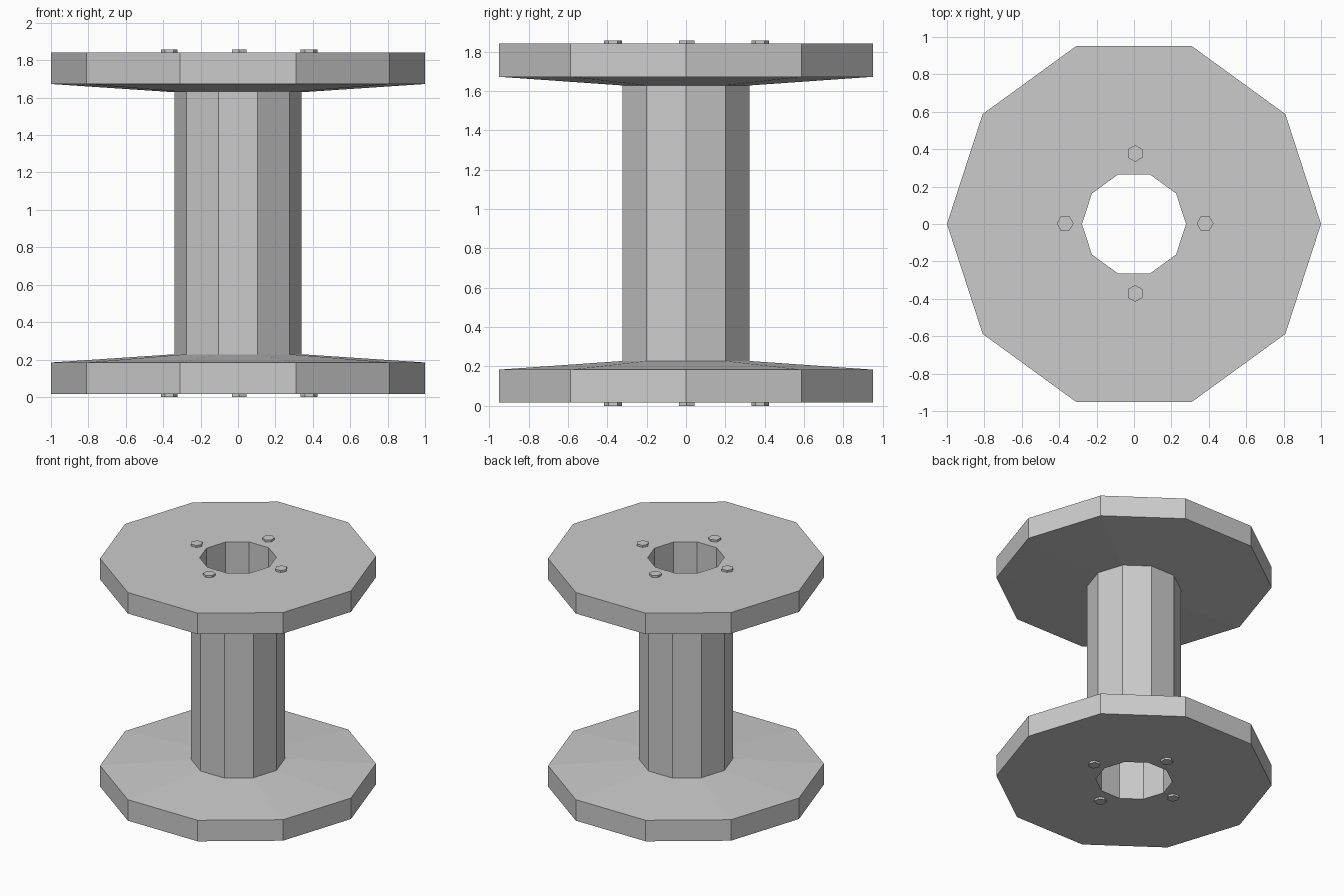
import bpy, bmesh
from math import cos, sin, pi

if "Cube" in bpy.data.objects:
    bpy.data.objects.remove(bpy.data.objects["Cube"])

SIDES = 10
TOP = 1.857          # overall height including bolt heads
MID = TOP / 2


def make_object(name, bm):
    bmesh.ops.recalc_face_normals(bm, faces=bm.faces)
    mesh = bpy.data.meshes.new(name)
    bm.to_mesh(mesh)
    bm.free()
    obj = bpy.data.objects.new(name, mesh)
    bpy.context.collection.objects.link(obj)
    return obj


# Spool body: hollow drum and two tapered flanges, one closed profile (radius, height)
lower = [(0.278, 0.016), (1.0, 0.016), (1.0, 0.184), (0.34, 0.228)]
profile = lower + [(r, TOP - z) for r, z in reversed(lower)]
bm = bmesh.new()
rings = []
for i in range(SIDES):
    a = 2 * pi * i / SIDES
    rings.append([bm.verts.new((r * cos(a), r * sin(a), z)) for r, z in profile])
n = len(profile)
for i in range(SIDES):
    r0, r1 = rings[i], rings[(i + 1) % SIDES]
    for k in range(n):
        m = (k + 1) % n
        bm.faces.new((r0[k], r1[k], r1[m], r0[m]))
make_object("spool_body", bm)


# Hexagonal bolt heads, four around the hole on each flange
def bolt(name, angle, z):
    bm = bmesh.new()
    bmesh.ops.create_cone(bm, cap_ends=True, segments=6, radius1=0.045,
                          radius2=0.045, depth=0.02)
    # point one corner of the hexagon away from the hole
    corner = max(bm.verts, key=lambda v: v.co.x)
    offset = 0 if abs(corner.co.y) < 1e-4 else pi / 6
    obj = make_object(name, bm)
    obj.location = (0.006 + 0.374 * cos(angle), 0.003 + 0.374 * sin(angle), z)
    obj.rotation_euler.z = angle + offset


for i in range(4):
    bolt(f"bottom_bolt_{i + 1}", i * pi / 2, 0.01)
    bolt(f"top_bolt_{i + 1}", i * pi / 2, TOP - 0.01)
